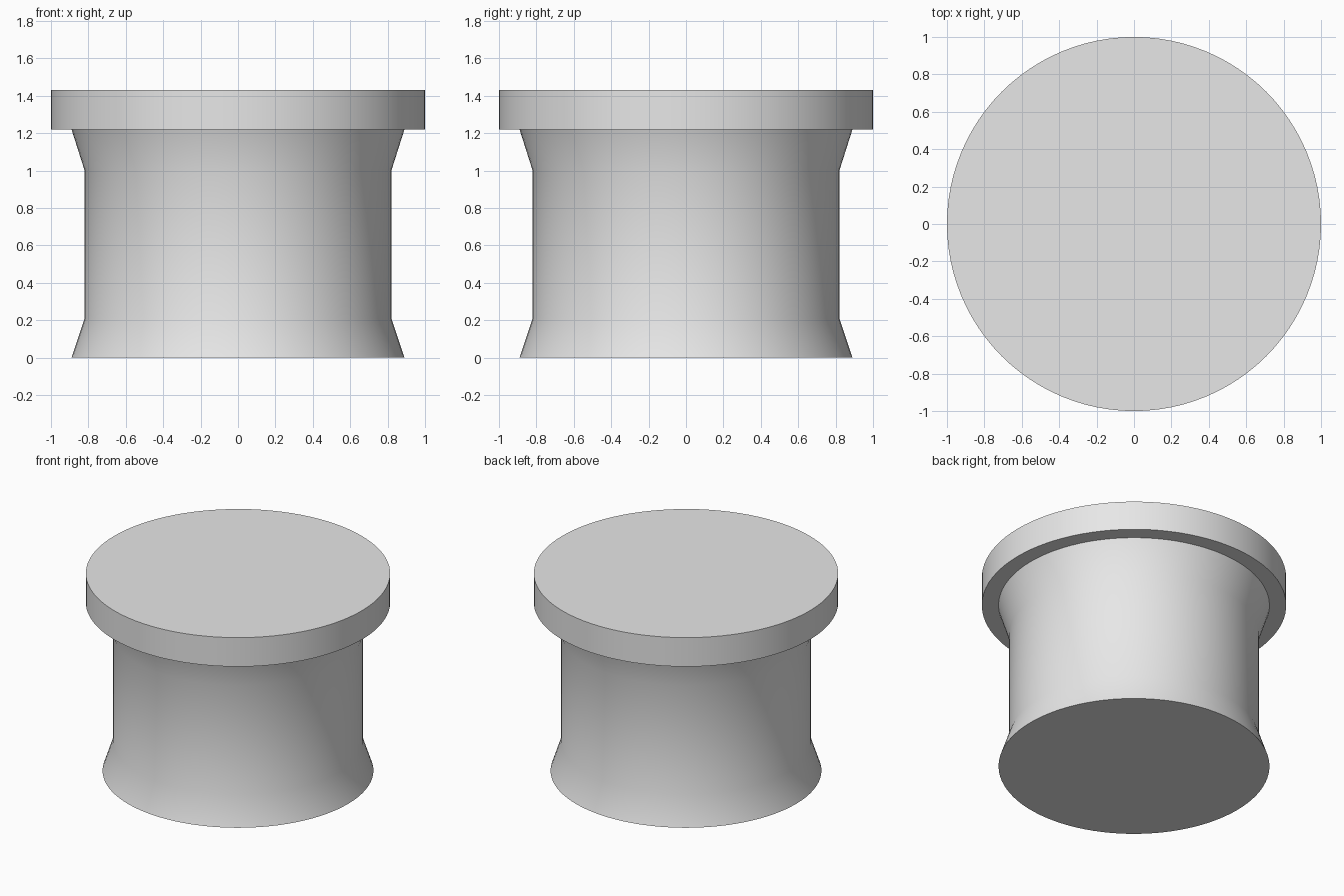
import bpy, bmesh, math

cube = bpy.data.objects.get("Cube")
if cube:
    bpy.data.objects.remove(cube, do_unlink=True)

SEGMENTS = 96

grey = bpy.data.materials.new("light grey")
grey.use_nodes = True
colour = (0.8, 0.8, 0.8, 1)
grey.diffuse_color = colour
grey.node_tree.nodes["Principled BSDF"].inputs["Base Color"].default_value = colour


def turned_solid(name, profile):
    """Revolve (radius, height) points into a closed solid with flat end caps."""
    bm = bmesh.new()
    rings = []
    for radius, z in profile:
        ring = []
        for i in range(SEGMENTS):
            a = math.tau * i / SEGMENTS
            ring.append(bm.verts.new((radius * math.cos(a), radius * math.sin(a), z)))
        rings.append(ring)
    for low, high in zip(rings, rings[1:]):
        for i in range(SEGMENTS):
            j = (i + 1) % SEGMENTS
            bm.faces.new((low[i], low[j], high[j], high[i]))
    bm.faces.new(rings[0][::-1])
    bm.faces.new(rings[-1])
    mesh = bpy.data.meshes.new(name)
    bm.to_mesh(mesh)
    bm.free()
    mesh.materials.append(grey)
    obj = bpy.data.objects.new(name, mesh)
    bpy.context.collection.objects.link(obj)
    bpy.ops.object.select_all(action="DESELECT")
    obj.select_set(True)
    bpy.context.view_layer.objects.active = obj
    bpy.ops.object.shade_smooth_by_angle(angle=math.radians(30))
    return obj


# Waisted body, flared at both ends
turned_solid("body", [(0.89, 0), (0.82, 0.21), (0.82, 1.0), (0.89, 1.22)])

# Wide flat rim on top
turned_solid("top_flange", [(1.0, 1.22), (1.0, 1.43)])
